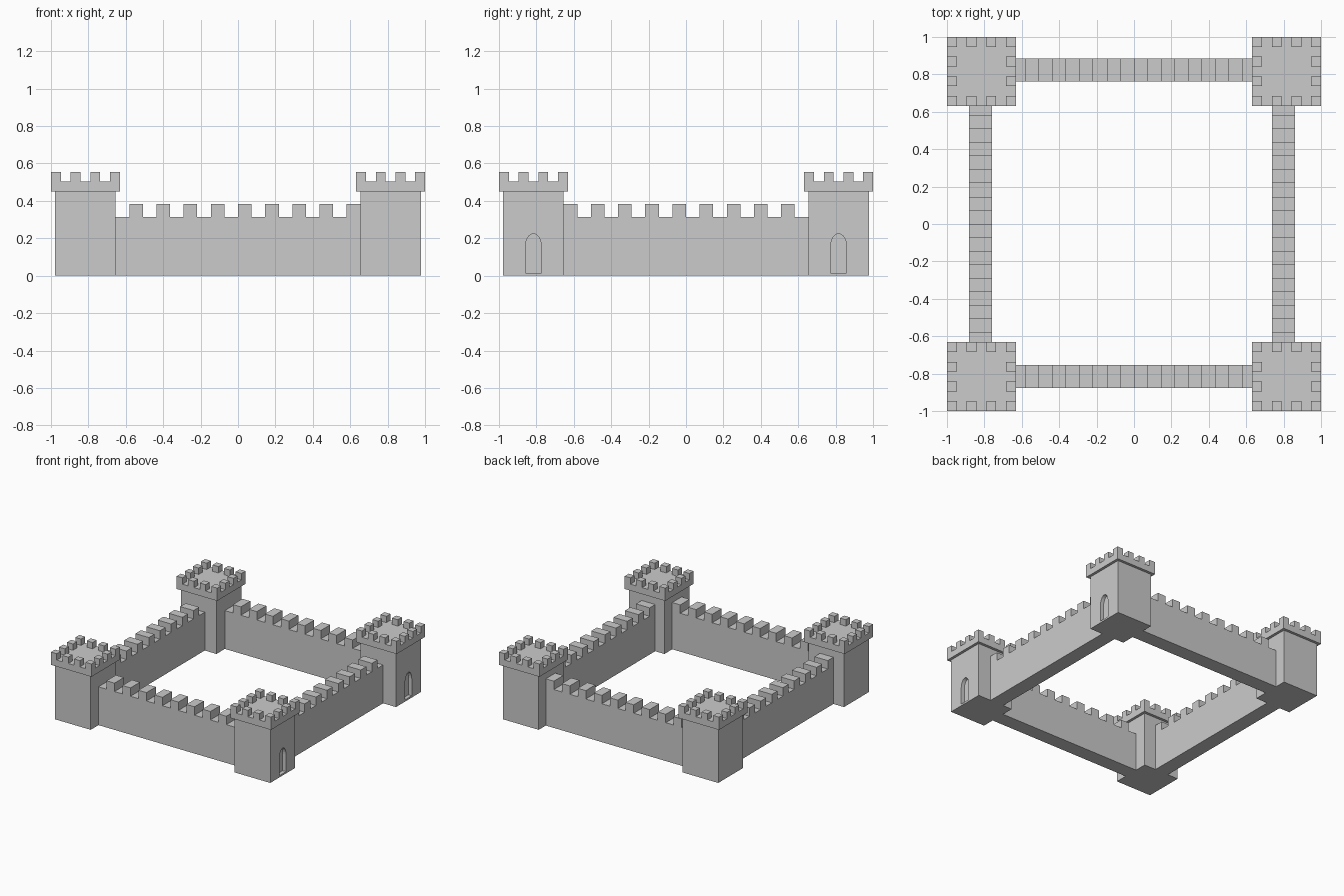
import bpy, bmesh, math

if "Cube" in bpy.data.objects:
    bpy.data.objects.remove(bpy.data.objects["Cube"])

C = 0.816          # tower centre offset
BODY = 0.162       # tower half width
HEAD = 0.184       # tower head half width
END = C - BODY     # wall half length


def finish(name, bm):
    bmesh.ops.recalc_face_normals(bm, faces=bm.faces)
    me = bpy.data.meshes.new(name)
    bm.to_mesh(me)
    bm.free()
    ob = bpy.data.objects.new(name, me)
    bpy.context.collection.objects.link(ob)
    return ob


def prism(bm, points, offset):
    """Close a profile and extrude it along offset."""
    face = bm.faces.new([bm.verts.new(p) for p in points])
    out = bmesh.ops.extrude_face_region(bm, geom=[face], use_keep_orig=True)
    bmesh.ops.translate(bm, vec=offset,
                        verts=[v for v in out["geom"] if isinstance(v, bmesh.types.BMVert)])


def box(bm, x0, x1, y0, y1, z0, z1):
    prism(bm, [(x0, y0, z0), (x1, y0, z0), (x1, y1, z0), (x0, y1, z0)], (0, 0, z1 - z0))


# Curtain walls: crenellated profile given thickness
def wall(name, along_x, lo, hi, first_merlon):
    n = 18
    step = 2 * END / n
    prof = [(END, 0), (-END, 0)]
    for i in range(n):
        z = 0.384 if i % 2 == first_merlon else 0.315
        prof += [(-END + i * step, z), (-END + (i + 1) * step, z)]
    bm = bmesh.new()
    if along_x:
        prism(bm, [(u, lo, z) for u, z in prof], (0, hi - lo, 0))
    else:
        prism(bm, [(lo, u, z) for u, z in prof], (hi - lo, 0, 0))
    return finish(name, bm)


wall("front_wall", True, -0.877, -0.755, 1)
wall("back_wall", True, 0.763, 0.886, 1)
wall("left_wall", False, -0.882, -0.760, 0)
wall("right_wall", False, 0.738, 0.861, 0)


# Arched niche cutter for the tower doors
def door_cutter(cy):
    r, spring, rise = 0.043, 0.155, 0.069
    pts = [(-r, 0.015), (r, 0.015)]
    pts += [(r * math.cos(math.pi * k / 12), spring + rise * math.sin(math.pi * k / 12))
            for k in range(13)]
    bm = bmesh.new()
    prism(bm, [(C + BODY - 0.03, cy + u, z) for u, z in pts], (0.1, 0, 0))
    return finish("door_cutter", bm)


# Corner towers
for sx, side in ((-1, "left"), (1, "right")):
    for sy, end in ((-1, "front"), (1, "back")):
        cx, cy = sx * C, sy * C
        bm = bmesh.new()
        box(bm, cx - BODY, cx + BODY, cy - BODY, cy + BODY, 0, 0.45)
        body = finish(f"tower_body_{end}_{side}", bm)
        if sx > 0:
            cutter = door_cutter(cy)
            mod = body.modifiers.new("doorway", "BOOLEAN")
            mod.operation, mod.solver, mod.object = "DIFFERENCE", "EXACT", cutter
            bpy.context.view_layer.objects.active = body
            bpy.ops.object.modifier_apply(modifier=mod.name)
            bpy.data.objects.remove(cutter)

        # Overhanging head with merlons on every other border cell
        bm = bmesh.new()
        x0, y0 = cx - HEAD, cy - HEAD
        box(bm, x0, x0 + 2 * HEAD, y0, y0 + 2 * HEAD, 0.45, 0.503)
        c = 2 * HEAD / 7
        for i in range(0, 7, 2):
            for j in range(0, 7, 2):
                if i in (0, 6) or j in (0, 6):
                    box(bm, x0 + i * c, x0 + (i + 1) * c,
                        y0 + j * c, y0 + (j + 1) * c, 0.503, 0.555)
        finish(f"tower_head_{end}_{side}", bm)
